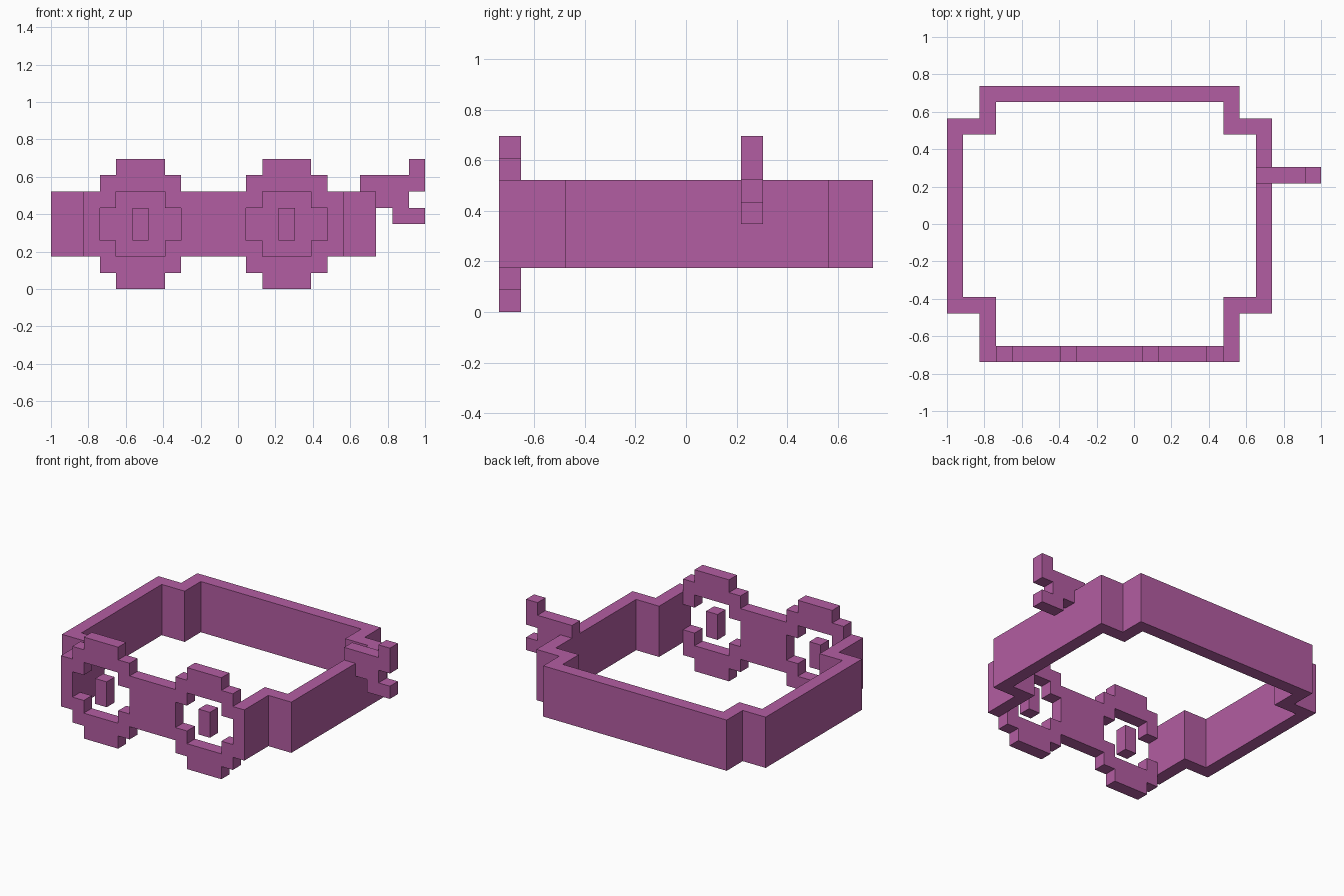
import bpy
import bmesh
from mathutils import Vector

cube = bpy.data.objects.get("Cube")
if cube:
    bpy.data.objects.remove(cube, do_unlink=True)

U = 2 / 23                                # edge of one block
ORIGIN = Vector((-1, -8.5 * U, 0))

mat = bpy.data.materials.new("orchid purple")
mat.use_nodes = True
colour = (0.45, 0.11, 0.36, 1)
mat.diffuse_color = colour
mat.node_tree.nodes["Principled BSDF"].inputs["Base Color"].default_value = colour


def block(x, y, z):
    """Cells in a box; each argument is a (first, last) cell range."""
    return {(i, j, k)
            for i in range(x[0], x[1] + 1)
            for j in range(y[0], y[1] + 1)
            for k in range(z[0], z[1] + 1)}


def build(name, cells):
    """Skin a set of cells with outer faces only and merge the flat areas."""
    bm = bmesh.new()
    verts = {}

    def vert(p):
        key = tuple(round(c) for c in p)
        if key not in verts:
            verts[key] = bm.verts.new(ORIGIN + Vector(key) * U)
        return verts[key]

    for cell in sorted(cells):
        for axis in range(3):
            for side in (0, 1):
                step = [0, 0, 0]
                step[axis] = 2 * side - 1
                if tuple(c + s for c, s in zip(cell, step)) in cells:
                    continue
                a, b = Vector((0, 0, 0)), Vector((0, 0, 0))
                a[(axis + 1) % 3] = 1
                b[(axis + 2) % 3] = 1
                base = Vector(cell)
                base[axis] += side
                ring = [base, base + a, base + a + b, base + b]
                if not side:
                    ring.reverse()
                bm.faces.new([vert(p) for p in ring])
    bmesh.ops.dissolve_limit(bm, angle_limit=0.01, verts=bm.verts, edges=bm.edges)
    mesh = bpy.data.meshes.new(name)
    bm.to_mesh(mesh)
    bm.free()
    mesh.materials.append(mat)
    obj = bpy.data.objects.new(name, mesh)
    bpy.context.collection.objects.link(obj)
    return obj


# Band around the head, with stepped corners
H = (2, 5)
frame = block((2, 17), (16, 16), H) | block((2, 17), (0, 0), H)
frame |= block((0, 0), (3, 14), H) | block((19, 19), (3, 14), H)
for xs, column in (((0, 2), 2), ((17, 19), 17)):
    for row, ys in ((3, (0, 3)), (14, (14, 16))):
        frame |= block(xs, (row, row), H) | block((column, column), ys, H)

# Stepped round rims with openings in the front
FRONT = (0, 0)
for c in (5, 14):
    frame |= block((c - 2, c + 2), FRONT, (1, 6)) | block((c - 1, c + 1), FRONT, (0, 7))
    frame -= block((c - 2, c + 2), FRONT, (3, 4)) | block((c - 1, c + 1), FRONT, (2, 5))
build("goggle_frame", frame)

# Small floating bar in each opening
for side, c in (("right", 5), ("left", 14)):
    build(side + "_pupil", block((c, c), FRONT, (3, 4)))

# Forked tab on the left side
ARM = (11, 11)
build("side_tab", block((19, 22), ARM, (6, 6)) | block((22, 22), ARM, (7, 7))
      | block((20, 21), ARM, (5, 5)) | block((21, 22), ARM, (4, 4)))
